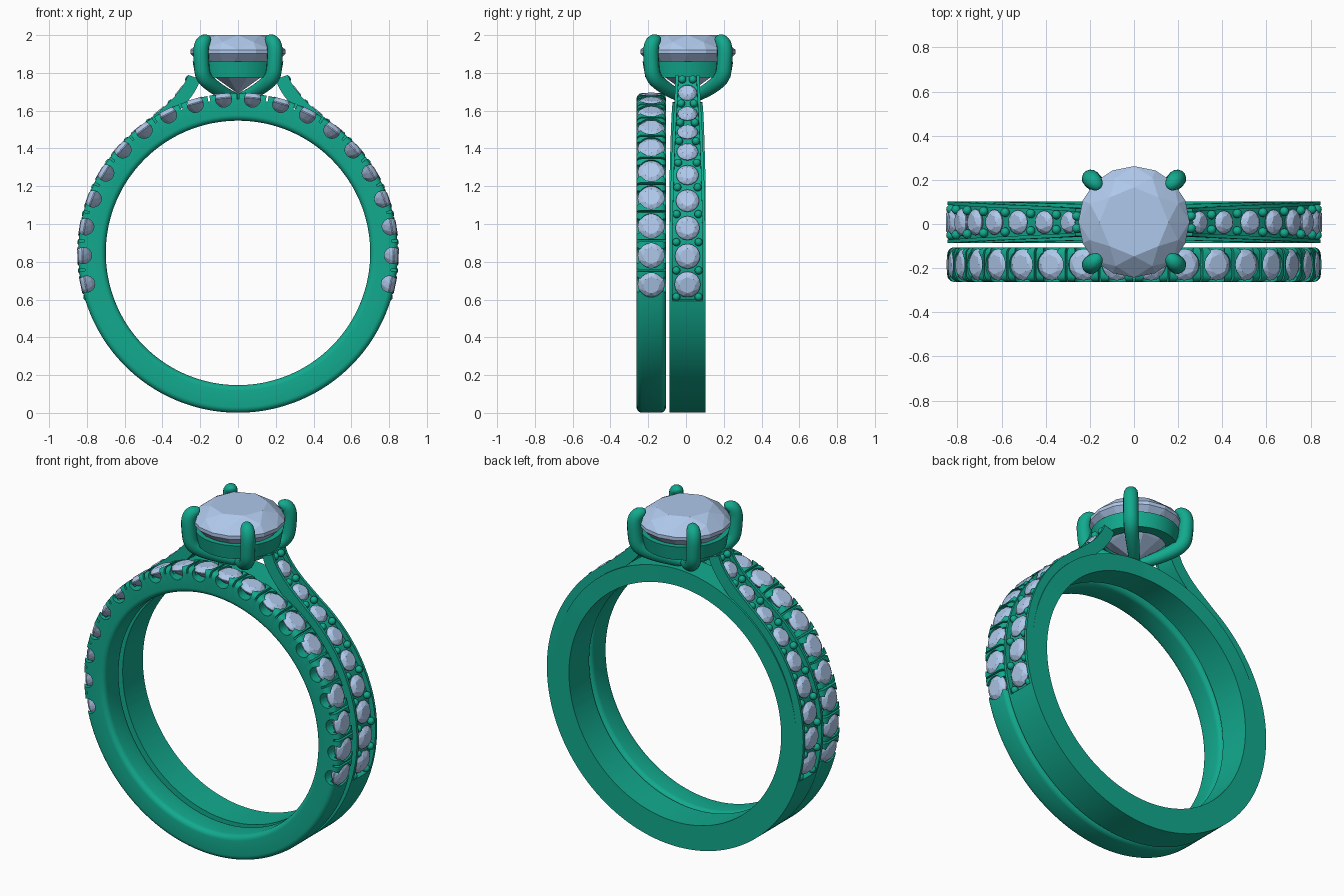
import bpy, bmesh
from math import sin, cos, pi, radians, atan2, hypot
from mathutils import Matrix, Vector

if "Cube" in bpy.data.objects:
    bpy.data.objects.remove(bpy.data.objects["Cube"])

CZ, RI, RO = 0.847, 0.70, 0.846      # ring centre height, inner and outer radius
YH, YB = 0.008, -0.184               # y of the main ring and of the side band


def material(name, col):
    m = bpy.data.materials.new(name)
    m.diffuse_color = col
    m.use_nodes = True
    m.node_tree.nodes["Principled BSDF"].inputs["Base Color"].default_value = m.diffuse_color
    return m


METAL = material("green_metal", (0.006, 0.40, 0.27, 1))
GEM = material("pale_blue_gem", (0.43, 0.58, 0.83, 1))


def finish(bm, name, mat, angle=None):
    bmesh.ops.recalc_face_normals(bm, faces=bm.faces)
    me = bpy.data.meshes.new(name)
    bm.to_mesh(me)
    bm.free()
    ob = bpy.data.objects.new(name, me)
    bpy.context.collection.objects.link(ob)
    if mat:
        me.materials.append(mat)
    if angle:
        smooth(ob, angle)
    return ob


def smooth(ob, angle=35):
    bpy.ops.object.select_all(action='DESELECT')
    ob.select_set(True)
    bpy.context.view_layer.objects.active = ob
    bpy.ops.object.shade_smooth_by_angle(angle=radians(angle))


def loft(bm, sections, closed):
    rows = [[bm.verts.new(p) for p in s] for s in sections]
    n = len(rows[0])
    for i in range(len(rows) if closed else len(rows) - 1):
        a, b = rows[i], rows[(i + 1) % len(rows)]
        for j in range(n):
            bm.faces.new((a[j], a[(j + 1) % n], b[(j + 1) % n], b[j]))
    if not closed:
        bm.faces.new(rows[0])
        bm.faces.new(rows[-1])


def radial(th, r, y):
    """Frame on the ring: th measured from the top, local z pointing outward."""
    return Matrix.Translation((r * sin(th), y, CZ + r * cos(th))) @ Matrix.Rotation(th, 4, 'Y')


def add_gem(bm, mat, R, crown, pav, n=8):
    """Brilliant cut: hull of table, crown ring, girdle, pavilion ring, culet."""
    pts = [(0, 0, -pav)]
    for rad, z, k, off in ((.62, crown, n, 0), (.86, crown * .58, n, .5), (1, .04 * R, 2 * n, 0),
                           (1, -.04 * R, 2 * n, 0), (.56, -pav * .58, n, .5)):
        pts += [(R * rad * cos(2 * pi * (i + off) / k), R * rad * sin(2 * pi * (i + off) / k), z)
                for i in range(k)]
    vs = [bm.verts.new(mat @ Vector(p)) for p in pts]
    bmesh.ops.convex_hull(bm, input=vs)


# ---------- side band: rounded section, then U cuts, slits and stone seats ----------
prof = []
for cr, cy, a0, rad in ((RO - .03, .048, 0, .03), (RI + .03, .048, 90, .03),
                        (RI + .03, -.048, 180, .03), (RO - .03, -.048, 270, .03)):
    for k in range(6):
        a = radians(a0 + 18 * k)
        prof.append((cr + rad * cos(a), cy + rad * sin(a)))
bm = bmesh.new()
loft(bm, [[(r * sin(t), YB + y, CZ + r * cos(t)) for r, y in prof]
          for t in [2 * pi * i / 144 for i in range(144)]], True)
band = finish(bm, "side_band", METAL)

PITCH = radians(10.7)
ths = [(i - 9.5) * PITCH for i in range(20)]
cut_u, cut_seat, gems = bmesh.new(), bmesh.new(), bmesh.new()
for t in ths:
    bmesh.ops.create_cone(cut_u, cap_ends=True, segments=24, radius1=.043, radius2=.043, depth=.4,
                          matrix=radial(t, .818, YB) @ Matrix.Rotation(pi / 2, 4, 'X'))
    bmesh.ops.create_cone(cut_seat, cap_ends=True, segments=24, radius1=.066, radius2=.066, depth=.1,
                          matrix=radial(t, .85, YB))
    add_gem(gems, radial(t, .824, YB), .072, .024, .058)
for i in range(19):
    bmesh.ops.create_cube(cut_u, size=1, matrix=radial((i - 9) * PITCH, .85, YB)
                          @ Matrix.Diagonal((.011, .4, .07, 1)))
finish(gems, "side_band_stones", GEM)
for bmc, nm in ((cut_u, "u_cutter"), (cut_seat, "seat_cutter")):
    cutter = finish(bmc, nm, None)
    cutter.hide_render = True
    m = band.modifiers.new(nm, 'BOOLEAN')
    m.operation, m.solver, m.object = 'DIFFERENCE', 'EXACT', cutter
    bpy.context.view_layer.objects.active = band
    bpy.ops.object.modifier_apply(modifier=nm)
    bpy.data.objects.remove(cutter)
smooth(band)

# ---------- main ring core: plain lower shank, thinner under the stones ----------
END = 107.5
secs = []
for lo, hi, ro, n in ((-END, END, .80, 100), (END, 360 - END, RO, 68)):
    for i in range(n + 1):
        d = lo + (hi - lo) * i / n
        t = radians(d)
        w = .095 - .018 * max(0, 1 - abs(d) / 60) if ro < RO else .095
        secs.append([(r * sin(t), YH + y, CZ + r * cos(t))
                     for r, y in ((RI, -w), (ro, -w), (ro, w), (RI, w))])
bm = bmesh.new()
loft(bm, secs, True)
finish(bm, "main_shank", METAL, 35)

# ---------- shoulders: path up the ring and off to the head ----------
path = [(RO * sin(radians(END - i * 71.5 / 36)), CZ + RO * cos(radians(END - i * 71.5 / 36)))
        for i in range(37)]
path += [(.44, 1.579), (.38, 1.63), (.335, 1.675), (.30, 1.72), (.278, 1.755), (.265, 1.79)]
seg = [hypot(b[0] - a[0], b[1] - a[1]) for a, b in zip(path, path[1:])]
LEN = sum(seg)


def at(s):
    for (a, b, d) in zip(path, path[1:], seg):
        if s <= d or b is path[-1]:
            return a[0] + (b[0] - a[0]) * s / d, a[1] + (b[1] - a[1]) * s / d
        s -= d


def frame(s, depth):
    """Point at a depth below the path, plus the outward angle."""
    (x0, z0), (x1, z1), (x, z) = at(max(s - .025, 0)), at(min(s + .025, LEN)), at(s)
    d = hypot(x1 - x0, z1 - z0)
    nx, nz = (z1 - z0) / d, -(x1 - x0) / d
    return x - nx * depth, z - nz * depth, atan2(nx, nz)


def half_w(s):
    return .095 - .032 * max(0, (s - .35) / (LEN - .35)) ** 1.3


def strip(bm, sg, top, bottom, y0, y1):
    rows = []
    for i in range(71):
        s = LEN * i / 70
        (xa, za, _), (xb, zb, _) = frame(s, top), frame(s, bottom)
        a, b = YH + y0(half_w(s)), YH + y1(half_w(s))
        rows.append([(sg * xa, a, za), (sg * xa, b, za), (sg * xb, b, zb), (sg * xb, a, zb)])
    loft(bm, rows, False)


rails, gems, beads = bmesh.new(), bmesh.new(), bmesh.new()
for sg in (1, -1):
    strip(rails, sg, 0, .07, lambda w: w - .016, lambda w: w)
    strip(rails, sg, 0, .07, lambda w: -w, lambda w: -w + .016)
    strip(rails, sg, .028, .068, lambda w: -w + .008, lambda w: w - .008)
    for i in range(10):
        s = .087 + .153 * i
        if i < 9:
            x, z, th = frame(s, .018)
            R = .069 - .0024 * i
            add_gem(gems, Matrix.Translation((sg * x, YH, z)) @ Matrix.Rotation(sg * th, 4, 'Y'),
                    R, .023, .045)
        sb = min(max(s - .0765, .018), LEN - .02)
        x, z, th = frame(sb, .014)
        for sy in (1, -1):
            bmesh.ops.create_uvsphere(beads, u_segments=12, v_segments=8, radius=.021, matrix=
                                      Matrix.Translation((sg * x, YH + sy * (half_w(sb) - .036), z)))
finish(rails, "shoulders", METAL, 35)
finish(gems, "shoulder_stones", GEM)
finish(beads, "shoulder_beads", METAL, 60)

# ---------- head: basket ring, four claws, centre stone ----------
HEAD = (0, .01)
bm = bmesh.new()
loft(bm, [[(r * cos(a), HEAD[1] + r * sin(a), z)
           for r, z in ((.165, 1.775), (.225, 1.775), (.24, 1.86), (.205, 1.86))]
          for a in [2 * pi * i / 64 for i in range(64)]], True)
finish(bm, "basket_ring", METAL, 35)

claw = [(.02, 1.665, .7), (.10, 1.69, .8), (.20, 1.735, .95), (.265, 1.78, 1), (.275, 1.86, 1),
        (.278, 1.93, 1), (.262, 1.965, .95), (.235, 1.972, .8), (.222, 1.966, .5), (.219, 1.964, .03)]
for k, nm in enumerate(("back_right", "back_left", "front_left", "front_right")):
    a = pi / 4 + k * pi / 2
    cu = bpy.data.curves.new(nm + "_claw", 'CURVE')
    cu.dimensions, cu.bevel_depth, cu.bevel_resolution, cu.use_fill_caps = '3D', .041, 5, True
    sp = cu.splines.new('NURBS')
    sp.points.add(len(claw) - 1)
    for p, (r, z, w) in zip(sp.points, claw):
        p.co, p.radius = (r * cos(a), HEAD[1] + r * sin(a), z, 1), w
    sp.order_u, sp.use_endpoint_u, sp.resolution_u = 3, True, 5
    ob = bpy.data.objects.new(nm + "_claw", cu)
    bpy.context.collection.objects.link(ob)
    cu.materials.append(METAL)
    bpy.ops.object.select_all(action='DESELECT')
    ob.select_set(True)
    bpy.context.view_layer.objects.active = ob
    bpy.ops.object.convert(target='MESH')
    smooth(bpy.context.view_layer.objects.active, 50)

bm = bmesh.new()
add_gem(bm, Matrix.Translation((0, HEAD[1], 1.912)), .252, .088, .222)
finish(bm, "centre_stone", GEM)
